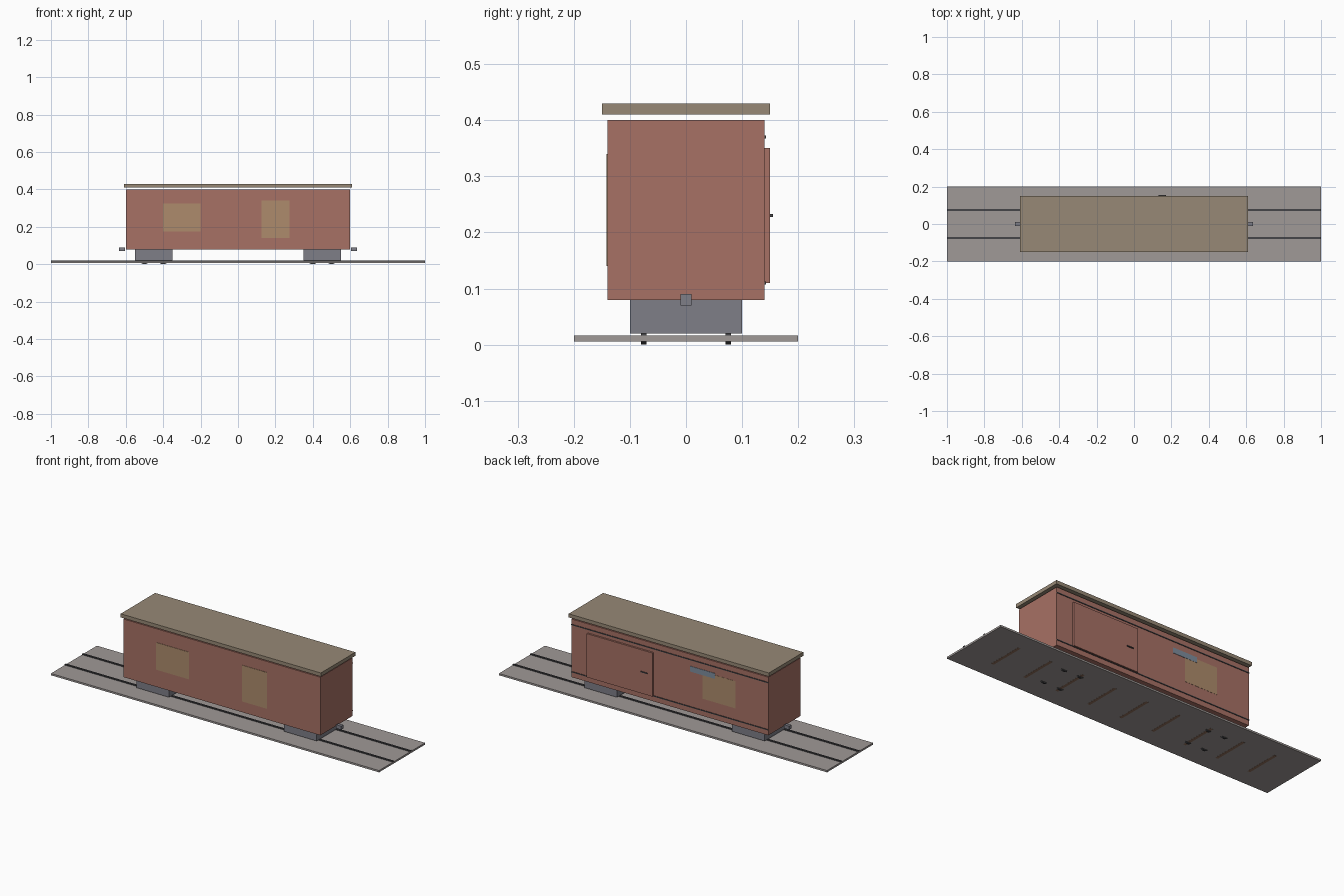
import bpy
import math

cube = bpy.data.objects.get("Cube")
if cube:
    bpy.data.objects.remove(cube, do_unlink=True)


def material(name, rgb):
    m = bpy.data.materials.new(name)
    m.use_nodes = True
    m.diffuse_color = (*rgb, 1)
    m.node_tree.nodes["Principled BSDF"].inputs["Base Color"].default_value = (*rgb, 1)
    return m


RED = material("barn red", (0.39, 0.165, 0.13))
ROOF = material("roof tan", (0.31, 0.25, 0.18))
BED = material("gravel grey", (0.35, 0.32, 0.31))
STEEL = material("steel grey", (0.21, 0.21, 0.245))
DARK = material("dark iron", (0.06, 0.06, 0.065))
GLASS = material("amber pane", (0.42, 0.26, 0.15))
BLUE = material("blue grey plate", (0.21, 0.27, 0.34))
WOOD = material("sleeper brown", (0.28, 0.16, 0.11))


def box(name, mat, x, y, z):
    """Box from (min, max) spans on each axis."""
    spans = (x, y, z)
    bpy.ops.mesh.primitive_cube_add(size=1, location=[(a + b) / 2 for a, b in spans])
    ob = bpy.context.object
    ob.name = name
    ob.scale = [b - a for a, b in spans]
    bpy.ops.object.transform_apply(location=False, rotation=False, scale=True)
    ob.data.materials.append(mat)
    return ob


def wheel(name, x, y):
    bpy.ops.mesh.primitive_cylinder_add(vertices=24, radius=0.03, depth=0.01,
                                        location=(x, y, 0.03),
                                        rotation=(math.pi / 2, 0, 0))
    ob = bpy.context.object
    ob.name = name
    ob.data.materials.append(DARK)
    bpy.ops.object.shade_smooth_by_angle()


# Track bed, sleepers and rails
box("track_bed", BED, (-1, 1), (-0.2, 0.2), (0.006, 0.016))
for i in range(-4, 5):
    x = i * 0.2
    box("sleeper", WOOD, (x - 0.008, x + 0.008), (-0.1, 0.1), (0.0055, 0.015))
for y in (-0.075, 0.075):
    box("rail", DARK, (-1, 1), (y - 0.005, y + 0.005), (0.012, 0.021))

# Running gear and couplers at both ends
for side, s in (("left", 1), ("right", -1)):
    box(side + "_truck", STEEL, sorted((s * 0.35, s * 0.55)), (-0.1, 0.1), (0.02, 0.08))
    box(side + "_coupler", STEEL, sorted((s * 0.605, s * 0.635)), (-0.01, 0.01), (0.07, 0.09))
    for x in (0.4, 0.5):
        for y in (-0.075, 0.075):
            wheel(side + "_wheel", s * x, y)

# Car body and floating roof
box("body", RED, (-0.6, 0.6), (-0.14, 0.14), (0.08, 0.4))
box("roof", ROOF, (-0.61, 0.61), (-0.15, 0.15), (0.41, 0.43))

# Panes on both long sides
box("front_wide_pane", GLASS, (-0.4, -0.2), (-0.142, -0.139), (0.175, 0.325))
box("front_tall_pane", GLASS, (0.125, 0.275), (-0.142, -0.139), (0.14, 0.34))
box("back_pane", GLASS, (-0.4, -0.2), (0.139, 0.141), (0.175, 0.325))
box("back_plate", BLUE, (-0.275, -0.125), (0.139, 0.142), (0.305, 0.335))

# Sliding door with its tracks and handle
box("door", RED, (0.1, 0.5), (0.14, 0.15), (0.11, 0.35))
for z in (0.11, 0.37):
    box("door_track", DARK, (-0.6, 0.6), (0.139, 0.143), (z - 0.0025, z + 0.0025))
box("door_handle", DARK, (0.13, 0.17), (0.149, 0.155), (0.2275, 0.2325))
